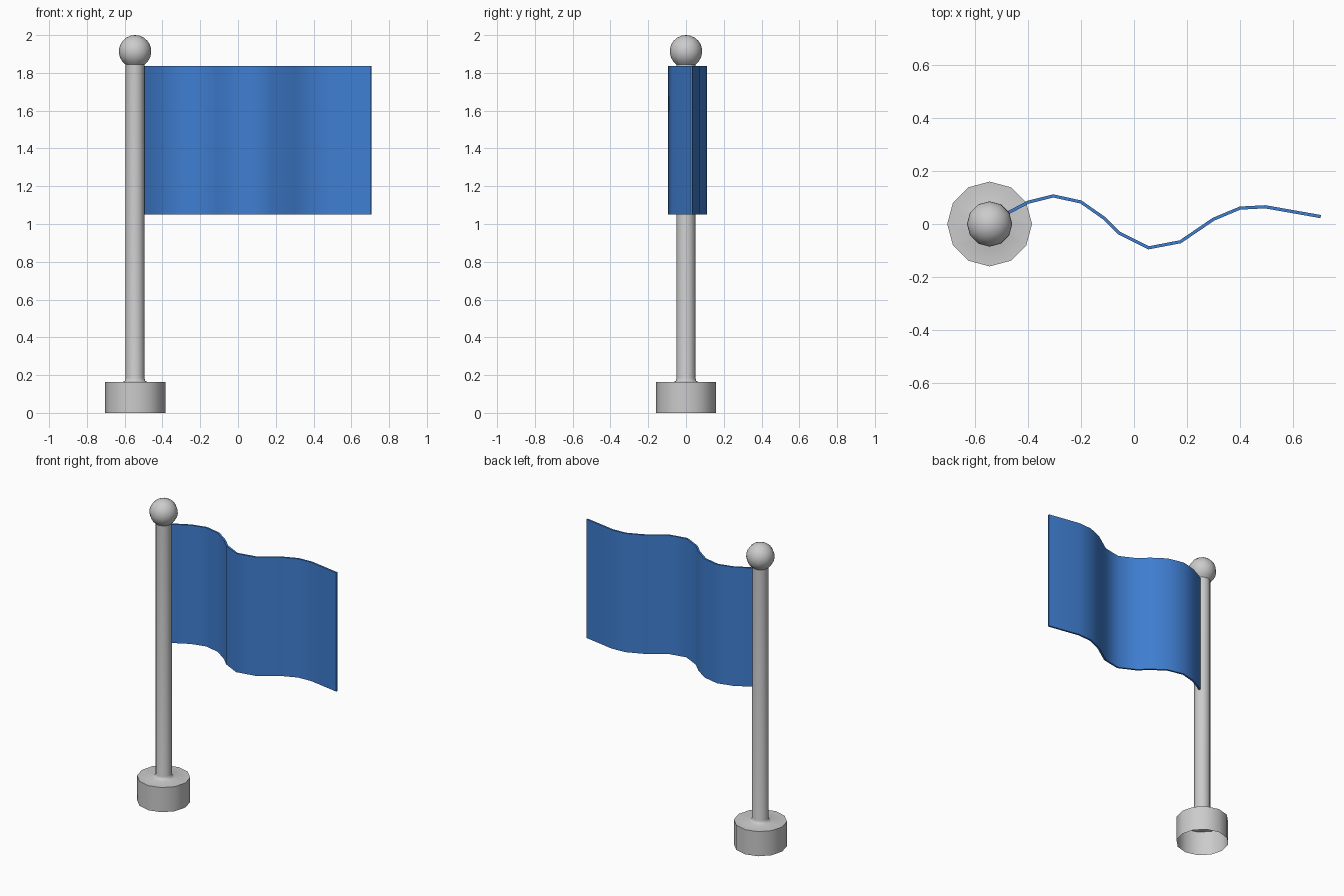
import bpy, bmesh, math

if "Cube" in bpy.data.objects:
    bpy.data.objects.remove(bpy.data.objects["Cube"])

POLE_X = -0.545


def make_object(name, bm, angle):
    bmesh.ops.recalc_face_normals(bm, faces=bm.faces)
    mesh = bpy.data.meshes.new(name)
    bm.to_mesh(mesh)
    bm.free()
    obj = bpy.data.objects.new(name, mesh)
    bpy.context.collection.objects.link(obj)
    bpy.ops.object.select_all(action='DESELECT')
    obj.select_set(True)
    bpy.context.view_layer.objects.active = obj
    bpy.ops.object.shade_smooth_by_angle(angle=math.radians(angle))
    return obj


def lathe(name, profile, sides=12):
    bm = bmesh.new()
    verts = [bm.verts.new((r, 0, z)) for r, z in profile]
    edges = [bm.edges.new(pair) for pair in zip(verts, verts[1:])]
    bmesh.ops.spin(bm, geom=verts + edges, cent=(0, 0, 0), axis=(0, 0, 1),
                   angle=math.tau, steps=sides)
    bmesh.ops.remove_doubles(bm, verts=bm.verts, dist=1e-4)
    obj = make_object(name, bm, 50)
    obj.location.x = POLE_X
    return obj


# Base and pole: one turned shell, open underneath, with a small fillet
lathe("base_and_pole", [(0.16, 0), (0.16, 0.163), (0.066, 0.163),
                        (0.054, 0.17), (0.05, 0.185), (0.05, 1.845)])

# Ball finial, open where it meets the pole
R, CZ = 0.086, 1.914
start = math.asin(0.05 / R)
ball = []
for i in range(10):
    a = math.pi - start - (math.pi - start) * i / 9
    ball.append((R * math.sin(a) if i < 9 else 0, CZ + R * math.cos(a)))
lathe("ball_finial", ball)

# Flag: waved path extruded upward and thickened
path = [(-0.512, 0.02), (-0.47, 0.045), (-0.40, 0.082), (-0.305, 0.106),
        (-0.20, 0.083), (-0.11, 0.02), (-0.055, -0.035), (0.055, -0.09),
        (0.175, -0.067), (0.30, 0.018), (0.40, 0.06), (0.495, 0.065),
        (0.705, 0.028)]
bm = bmesh.new()
half = 0.006
sections = []
for i, (x, y) in enumerate(path):
    x0, y0 = path[max(i - 1, 0)]
    x1, y1 = path[min(i + 1, len(path) - 1)]
    length = math.hypot(x1 - x0, y1 - y0)
    nx, ny = -(y1 - y0) / length * half, (x1 - x0) / length * half
    sections.append([bm.verts.new((x + s * nx, y + s * ny, z))
                     for s, z in ((-1, 1.05), (1, 1.05), (1, 1.836), (-1, 1.836))])
for a, b in zip(sections, sections[1:]):
    for k in range(4):
        bm.faces.new((a[k], a[(k + 1) % 4], b[(k + 1) % 4], b[k]))
bm.faces.new(sections[0])
bm.faces.new(sections[-1])
flag = make_object("flag", bm, 40)

blue = bpy.data.materials.new("flag_blue")
blue.diffuse_color = (0.05, 0.21, 0.64, 1)
blue.use_nodes = True
blue.node_tree.nodes["Principled BSDF"].inputs["Base Color"].default_value = blue.diffuse_color
flag.data.materials.append(blue)
